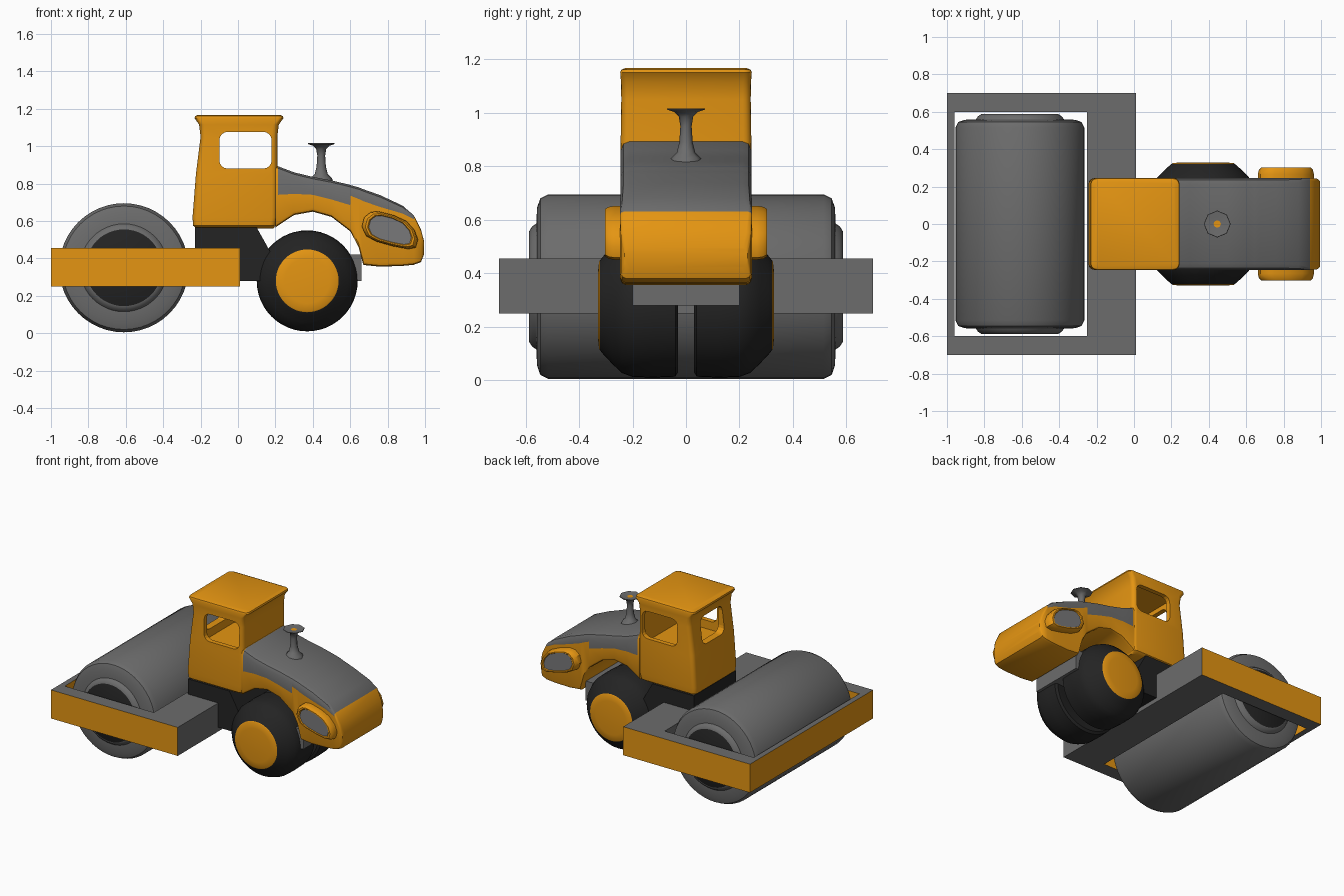
import bpy, bmesh, math

if "Cube" in bpy.data.objects:
    bpy.data.objects.remove(bpy.data.objects["Cube"])


def material(name, *rgb):
    m = bpy.data.materials.new(name)
    m.diffuse_color = (*rgb, 1)
    m.use_nodes = True
    m.node_tree.nodes["Principled BSDF"].inputs["Base Color"].default_value = m.diffuse_color
    return m


ORANGE = material("orange paint", 0.78, 0.30, 0.006)
GREY = material("steel grey", 0.15, 0.15, 0.15)
BLACK = material("rubber black", 0.017, 0.017, 0.017)
LAMP = material("lamp grey", 0.19, 0.19, 0.195)


def loft(name, rings, mats, rule=None, smooth=35):
    """Skin closed rings and cap both ends; rule(band, side) gives the material."""
    bm = bmesh.new()
    loops = [[bm.verts.new(p) for p in ring] for ring in rings]
    n = len(rings[0])
    for i, (a, b) in enumerate(zip(loops, loops[1:])):
        for j in range(n):
            k = (j + 1) % n
            f = bm.faces.new((a[j], a[k], b[k], b[j]))
            f.material_index = rule(i, j) if rule else 0
    for loop, band in ((loops[0], -1), (loops[-1], len(rings) - 1)):
        f = bm.faces.new(loop)
        f.material_index = rule(band, -1) if rule else 0
    bmesh.ops.recalc_face_normals(bm, faces=bm.faces[:])
    me = bpy.data.meshes.new(name)
    bm.to_mesh(me)
    bm.free()
    for m in mats:
        me.materials.append(m)
    ob = bpy.data.objects.new(name, me)
    bpy.context.collection.objects.link(ob)
    if smooth:
        bpy.ops.object.select_all(action='DESELECT')
        ob.select_set(True)
        bpy.context.view_layer.objects.active = ob
        bpy.ops.object.shade_smooth_by_angle(angle=math.radians(smooth))
    return ob


def circle(r, n):
    return [(r * math.cos(2 * math.pi * i / n), r * math.sin(2 * math.pi * i / n))
            for i in range(n)]


def round_rect(a0, a1, b0, b1, r, seg=4):
    pts = []
    for q, (ca, cb) in enumerate(((a1 - r, b1 - r), (a0 + r, b1 - r),
                                  (a0 + r, b0 + r), (a1 - r, b0 + r))):
        for s in range(seg + 1):
            t = math.pi / 2 * (q + s / seg)
            pts.append((ca + r * math.cos(t), cb + r * math.sin(t)))
    return pts


def lathe_y(name, cx, cz, profile, mats, rule, n=48):
    rings = [[(cx + a, y, cz + b) for a, b in circle(r, n)] for r, y in profile]
    return loft(name, rings, mats, rule)


def prism_y(name, outline, y0, y1, mat):
    return loft(name, [[(x, y, z) for x, z in outline] for y in (y0, y1)], [mat], smooth=0)


# Drum with dark end hubs
half = [(0.205, 0.588), (0.225, 0.575), (0.235, 0.56), (0.295, 0.557),
        (0.33, 0.545), (0.345, 0.515)]
profile = [(r, -y) for r, y in half] + half[::-1]
lathe_y("drum", -0.61, 0.35, profile, [GREY, BLACK], lambda i, j: 1 if j < 0 else 0)

# Drum frame: rectangular ring, painted on its side faces
bm = bmesh.new()
outer = [(-1, -0.7), (0.01, -0.7), (0.01, 0.7), (-1, 0.7)]
inner = [(-0.96, -0.6), (-0.25, -0.6), (-0.25, 0.6), (-0.96, 0.6)]
lo, hi = ([[bm.verts.new((x, y, z)) for x, y in c] for c in (outer, inner)]
          for z in (0.25, 0.455))
for i in range(4):
    k = (i + 1) % 4
    for lv in (lo, hi):
        bm.faces.new((lv[0][i], lv[0][k], lv[1][k], lv[1][i]))
    for c in (0, 1):
        bm.faces.new((lo[c][i], lo[c][k], hi[c][k], hi[c][i]))
bmesh.ops.recalc_face_normals(bm, faces=bm.faces[:])
for f in bm.faces:
    side = abs(f.normal.z) < 0.5
    f.material_index = int(side and f.calc_center_median().x < -0.3)
me = bpy.data.meshes.new("drum_frame")
bm.to_mesh(me)
bm.free()
me.materials.append(GREY)
me.materials.append(ORANGE)
bpy.context.collection.objects.link(bpy.data.objects.new("drum_frame", me))

# Articulated joint and rear chassis
prism_y("joint", [(-0.23, 0.565), (0.1, 0.565), (0.17, 0.44), (0.17, 0.28), (-0.23, 0.28)],
        -0.24, 0.24, BLACK)
prism_y("chassis", [(0.15, 0.28), (0.66, 0.28), (0.66, 0.42), (0.15, 0.42)], -0.2, 0.2, GREY)

# Wheels: tyre with painted hubs
tyre = [(0.15, 0.045), (0.17, 0.04), (0.25, 0.03), (0.267, 0.04), (0.27, 0.12), (0.268, 0.2),
        (0.253, 0.24), (0.22, 0.275), (0.185, 0.308), (0.168, 0.322), (0.163, 0.325), (0.12, 0.33)]
for s, name in ((-1, "wheel_right"), (1, "wheel_left")):
    lathe_y(name, 0.37, 0.28, [(r, s * y) for r, y in tyre], [BLACK, ORANGE],
            lambda i, j: 1 if j < 0 or i >= 9 or i == 0 else 0)

# Cab shell
levels = [(0.56, -0.22, 0.19, 0.22), (0.575, -0.24, 0.2, 0.24), (0.62, -0.243, 0.21, 0.245),
          (0.85, -0.225, 0.21, 0.245), (1.05, -0.2, 0.21, 0.242), (1.115, -0.208, 0.218, 0.243),
          (1.15, -0.232, 0.243, 0.246), (1.161, -0.23, 0.24, 0.242), (1.168, -0.212, 0.222, 0.225)]
cab = loft("cab", [[(x, y, z) for x, y in round_rect(x0, x1, -w, w, 0.03)]
                   for z, x0, x1, w in levels], [ORANGE])

# Cab interior, side windows and back window
cutters = [
    loft("interior_cutter", [[(x, y, z) for x, y in round_rect(-0.17, 0.19, -0.21, 0.21, 0.02)]
                             for z in (0.82, 1.11)], [ORANGE], smooth=0),
    loft("side_cutter", [[(x, y, z) for x, z in round_rect(-0.1, 0.18, 0.88, 1.077, 0.045)]
                         for y in (-0.4, 0.4)], [ORANGE], smooth=0),
    loft("back_cutter", [[(x, y, z) for y, z in round_rect(-0.125, 0.125, 0.88, 1.077, 0.045)]
                         for x in (-0.4, -0.1)], [ORANGE], smooth=0)]
bpy.context.view_layer.objects.active = cab
for c in cutters:
    mod = cab.modifiers.new("opening", 'BOOLEAN')
    mod.operation, mod.solver, mod.object = 'DIFFERENCE', 'EXACT', c
    bpy.ops.object.modifier_apply(modifier=mod.name)
    bpy.data.objects.remove(c)

# Engine body: stations of x, underside, paint split, top, half width
stations = [(0.2, 0.565, 0.74, 0.895, 0.244), (0.213, 0.575, 0.74, 0.893, 0.245),
            (0.3, 0.632, 0.745, 0.86, 0.245), (0.4, 0.65, 0.74, 0.836, 0.245),
            (0.5, 0.622, 0.715, 0.817, 0.245), (0.6, 0.545, 0.685, 0.793, 0.245),
            (0.602, 0.543, 0.735, 0.792, 0.245), (0.645, 0.46, 0.718, 0.78, 0.245),
            (0.67, 0.365, 0.706, 0.77, 0.245), (0.76, 0.356, 0.675, 0.738, 0.245),
            (0.88, 0.36, 0.64, 0.682, 0.247), (0.94, 0.366, 0.61, 0.63, 0.247),
            (0.978, 0.38, 0.53, 0.555, 0.243), (0.994, 0.42, 0.47, 0.495, 0.23)]
rings = []
for x, zb, zs, zt, w in stations:
    r = min(0.035, (zt - zs) * 0.7)
    b = 0.02
    side = [(w - b, zb), (w - 0.3 * b, zb + 0.3 * b), (w, zb + b), (w, zs), (w, zt - r),
            (w - 0.3 * r, zt - 0.3 * r), (w - r, zt)]
    rings.append([(x, y, z) for y, z in side] + [(x, -y, z) for y, z in side[::-1]])
loft("engine_body", rings, [ORANGE, GREY],
     lambda i, j: int(1 <= i <= 10 and 3 <= j <= 9))

# Headlight pods with an inset lamp face
pod = [(0.662, 0.57), (0.675, 0.62), (0.71, 0.648), (0.75, 0.652), (0.83, 0.632), (0.9, 0.6),
       (0.945, 0.55), (0.962, 0.5), (0.95, 0.458), (0.91, 0.45), (0.83, 0.465), (0.74, 0.49),
       (0.685, 0.52)]
cx, cz = 0.815, 0.553
for s, name in ((-1, "headlight_right"), (1, "headlight_left")):
    steps = [(0.2, 1.0), (0.265, 1.0), (0.29, 0.96), (0.302, 0.88), (0.302, 0.8), (0.296, 0.76)]
    loft(name, [[(cx + (x - cx) * k, s * y, cz + (z - cz) * k) for x, z in pod]
                for y, k in steps], [ORANGE, LAMP],
         lambda i, j: int(j < 0 and i > 0))

# Exhaust stack with flared foot and mouth
stack = [(0.065, 0.81), (0.055, 0.832), (0.035, 0.85), (0.025, 0.89), (0.021, 0.95),
         (0.027, 0.985), (0.045, 1.003), (0.072, 1.012), (0.07, 1.016), (0.02, 1.01)]
loft("exhaust", [[(0.445 + a, b, z) for a, b in circle(r, 8)] for r, z in stack],
     [GREY, ORANGE], lambda i, j: int(j < 0 and i > 0), smooth=50)
